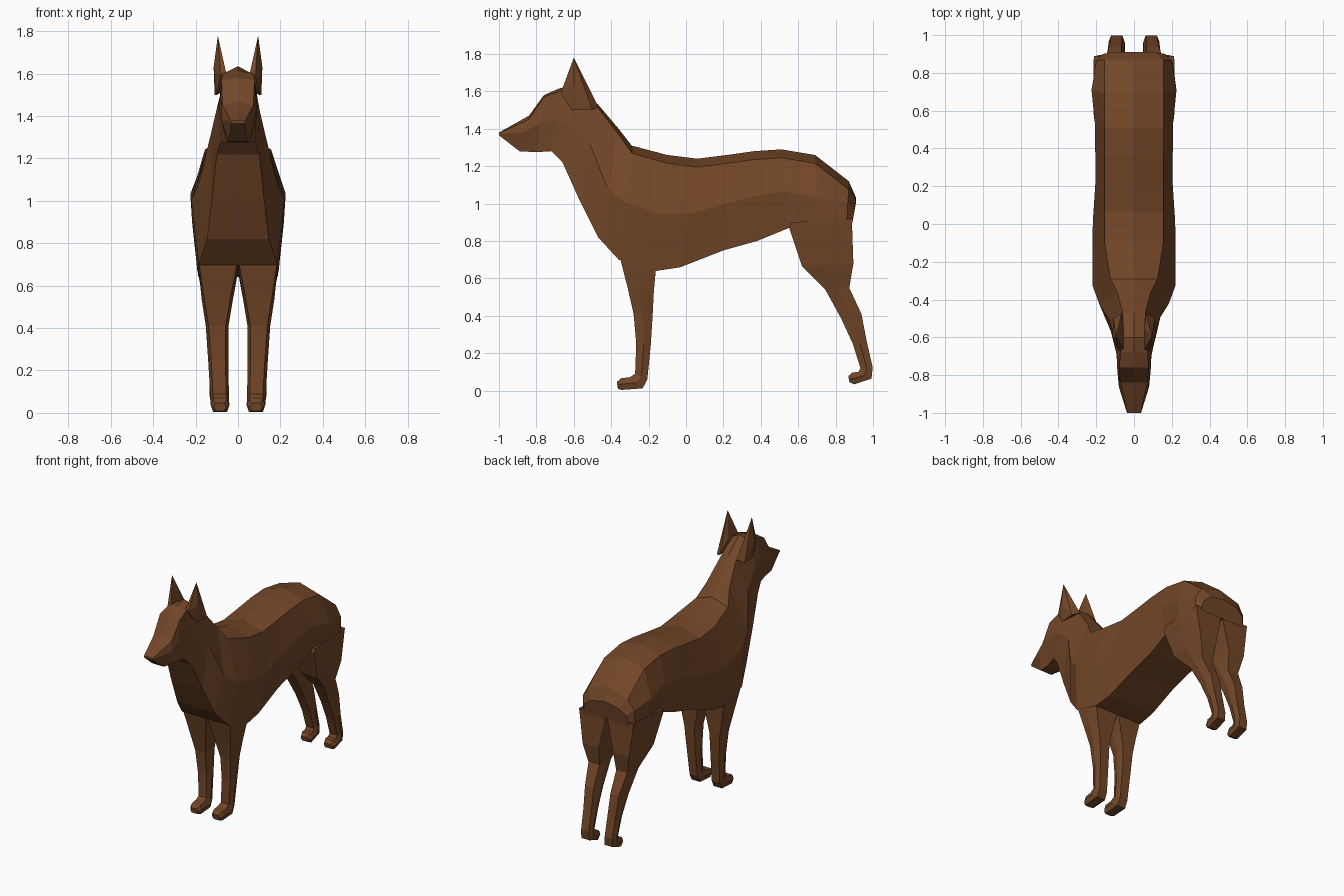
import bpy, bmesh
from mathutils import Vector

fur = bpy.data.materials.new("brown fur")
fur.diffuse_color = (0.17, 0.062, 0.021, 1)


def finish(name, bm):
    """Turn a bmesh into a flat shaded object with the fur colour."""
    bmesh.ops.remove_doubles(bm, verts=bm.verts, dist=0.0005)
    bmesh.ops.recalc_face_normals(bm, faces=bm.faces)
    mesh = bpy.data.meshes.new(name)
    bm.to_mesh(mesh)
    bm.free()
    mesh.materials.append(fur)
    ob = bpy.data.objects.new(name, mesh)
    bpy.context.collection.objects.link(ob)
    return ob


def loft(name, rings):
    """Skin closed rings with quads and cap both ends."""
    bm = bmesh.new()
    loops = [[bm.verts.new(p) for p in ring] for ring in rings]
    for a, b in zip(loops, loops[1:]):
        for i in range(len(a)):
            j = (i + 1) % len(a)
            bm.faces.new((a[i], a[j], b[j], b[i]))
    bm.faces.new(loops[0])
    bm.faces.new(loops[-1])
    return finish(name, bm)


def mirror(ob):
    mod = ob.modifiers.new("mirror", 'MIRROR')
    mod.use_axis[0] = True
    mod.use_mirror_merge = False


def torso_ring(yt, zt, wt, drop, f, wm, yb, zb, wb):
    """Spine point, back edge, widest side point, belly edge, mirrored."""
    mid = Vector((wm, yt, zt)).lerp(Vector((wm, yb, zb)), f)
    half = [Vector((wt, yt, zt - drop)), mid, Vector((wb, yb, zb))]
    other = [Vector((-p.x, p.y, p.z)) for p in reversed(half)]
    return [Vector((0, yt, zt))] + half + other


# Head: spine y, z, edge width, edge drop, side position, side width, under y, z, width
head = [
    (-1.00, 1.38, .034, .003, .50, .037, -1.00, 1.365, .030),
    (-0.84, 1.47, .072, .02, .45, .080, -0.89, 1.28, .045),
    (-0.76, 1.58, .078, .01, .50, .088, -0.80, 1.275, .055),
    (-0.68, 1.615, .072, .015, .50, .092, -0.72, 1.28, .082),
    (-0.60, 1.635, .058, .03, .50, .102, -0.66, 1.22, .100),
]
# Neck, chest, belly and rump, same order
trunk = [
    (-0.47, 1.53, .060, .02, .42, .128, -0.57, 1.02, .122),
    (-0.36, 1.40, .088, .03, .55, .185, -0.47, 0.82, .145),
    (-0.29, 1.31, .125, .04, .50, .220, -0.36, 0.70, .185),
    (-0.10, 1.26, .155, .045, .51, .220, -0.16, 0.64, .187),
    (0.06, 1.24, .155, .045, .51, .218, -0.03, 0.66, .182),
    (0.22, 1.26, .155, .045, .51, .205, 0.20, 0.75, .175),
    (0.36, 1.28, .155, .045, .50, .205, 0.38, 0.80, .175),
    (0.51, 1.29, .155, .045, .53, .207, 0.55, 0.87, .185),
    (0.69, 1.26, .155, .045, .60, .225, 0.72, 0.88, .215),
    (0.87, 1.12, .155, .045, .50, .200, 0.86, 0.89, .205),
    (0.91, 1.03, .110, .020, .50, .165, 0.89, 0.90, .175),
]
loft("head_and_body", [torso_ring(*r) for r in head + trunk])


def leg_ring(yf, zf, yb, zb, xi, xo, k):
    """Six sided section: flat front and back, a ridge down each side."""
    c, h = (xi + xo) / 2, (xo - xi) / 2 * k
    ym, zm = (yf + yb) / 2, (zf + zb) / 2
    return [(c - h, yf, zf), (c + h, yf, zf), (xo, ym, zm),
            (c + h, yb, zb), (c - h, yb, zb), (xi, ym, zm)]


# Legs: front y, z, back y, z, inner x, outer x, flatness
front_leg = [
    (-.355, .72, -.16, .66, .000, .187, .99),
    (-.312, .55, -.172, .53, .023, .172, .85),
    (-.280, .41, -.178, .41, .045, .152, .75),
    (-.266, .25, -.188, .25, .045, .141, .70),
    (-.272, .09, -.207, .06, .043, .130, .70),
    (-.300, .072, -.232, .012, .041, .130, .75),
    (-.347, .066, -.345, .004, .041, .128, .75),
    (-.370, .046, -.364, .010, .055, .115, .70),
]
hind_leg = [
    (.560, .90, .890, .92, .000, .216, .97),
    (.552, .87, .888, .88, .006, .214, .95),
    (.620, .665, .895, .68, .045, .192, .85),
    (.745, .54, .873, .55, .052, .165, .75),
    (.830, .385, .938, .41, .052, .147, .70),
    (.892, .25, .967, .26, .050, .138, .70),
    (.933, .12, .998, .125, .050, .134, .70),
    (.922, .10, .992, .065, .048, .134, .75),
    (.890, .097, .900, .034, .048, .132, .75),
    (.868, .078, .874, .045, .060, .120, .70),
]
mirror(loft("front_legs", [leg_ring(*r) for r in front_leg]))
mirror(loft("hind_legs", [leg_ring(*r) for r in hind_leg]))

# Ears: pointed hulls with a front edge and a sloping back
bm = bmesh.new()
for p in [(.095, -.60, 1.78), (.055, -.665, 1.60), (.082, -.67, 1.59),
          (.115, -.60, 1.63), (.100, -.61, 1.50), (.055, -.55, 1.60),
          (.092, -.545, 1.64), (.065, -.47, 1.52), (.110, -.50, 1.50)]:
    bm.verts.new(p)
hull = bmesh.ops.convex_hull(bm, input=bm.verts)
loose = [v for v in bm.verts if not v.link_faces]
bmesh.ops.delete(bm, geom=loose, context='VERTS')
mirror(finish("ears", bm))
